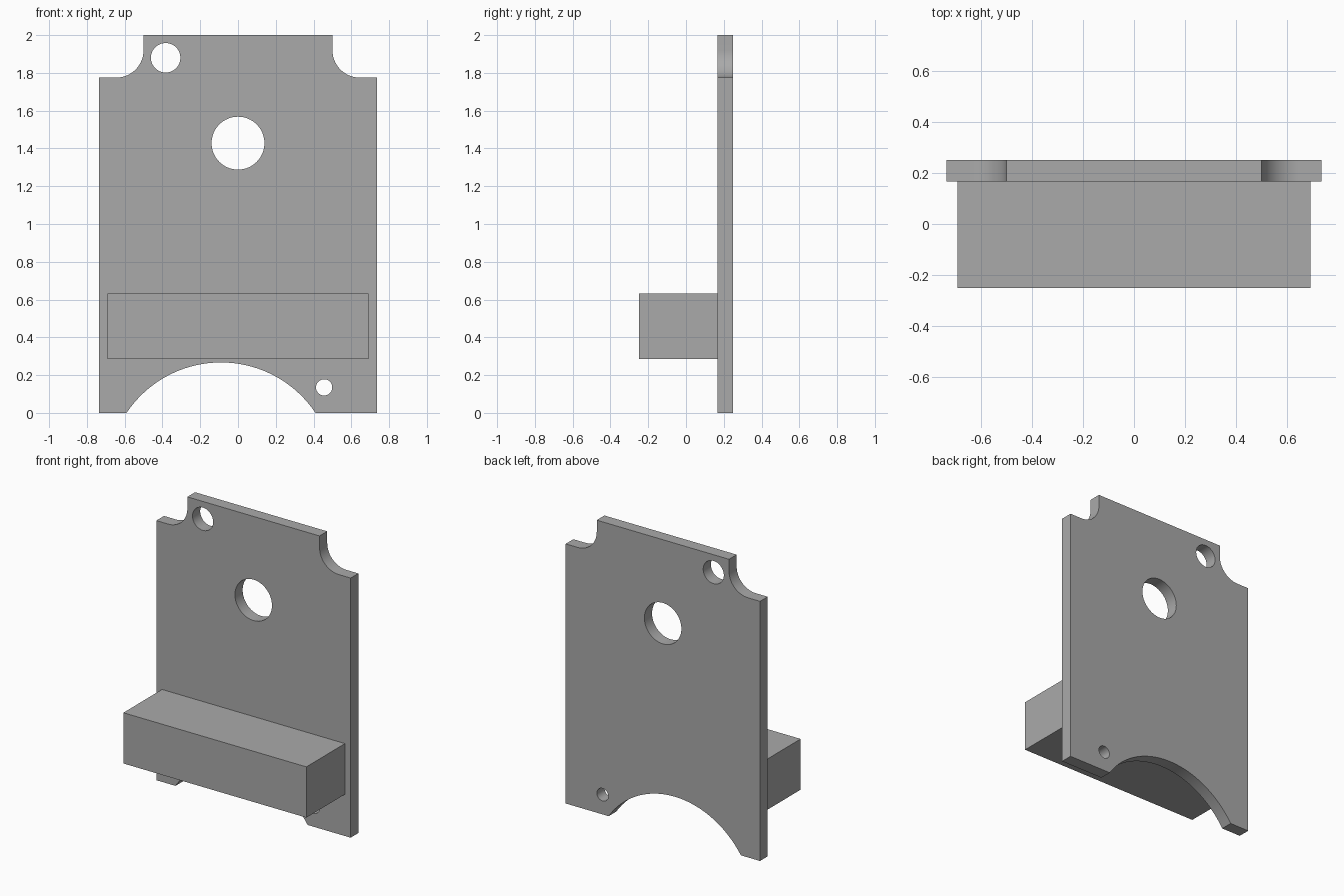
import bpy, bmesh
from math import pi, sin, cos, atan2, radians

cube = bpy.data.objects.get("Cube")
if cube:
    bpy.data.objects.remove(cube, do_unlink=True)

grey = bpy.data.materials.new("plain grey")
grey.use_nodes = True
COLOUR = (0.4, 0.4, 0.4, 1)
grey.diffuse_color = COLOUR
grey.node_tree.nodes["Principled BSDF"].inputs["Base Color"].default_value = COLOUR

HALF_W, HEIGHT = 0.735, 2.0
PLATE_FRONT, PLATE_BACK = 0.167, 0.25


def arc(cx, cz, r, start, end, steps):
    """Points along an arc, both ends included."""
    angles = [start + (end - start) * i / steps for i in range(steps + 1)]
    return [(cx + r * cos(a), cz + r * sin(a)) for a in angles]


def circle(cx, cz, r):
    return arc(cx, cz, r, 0, 2 * pi, 64)[:-1]


def finish(obj):
    obj.data.materials.clear()
    obj.data.materials.append(grey)
    bpy.ops.object.select_all(action="DESELECT")
    obj.select_set(True)
    bpy.context.view_layer.objects.active = obj
    bpy.ops.object.shade_smooth_by_angle(angle=radians(30))


def plate(name, loops, front, back):
    """Extrude an outline with holes from front to back."""
    curve = bpy.data.curves.new(name, "CURVE")
    curve.dimensions = "2D"
    curve.fill_mode = "BOTH"
    curve.extrude = (back - front) / 2
    for loop in loops:
        spline = curve.splines.new("POLY")
        spline.points.add(len(loop) - 1)
        for point, (x, z) in zip(spline.points, loop):
            point.co = (x, z, 0, 1)
        spline.use_cyclic_u = True
    obj = bpy.data.objects.new(name, curve)
    bpy.context.collection.objects.link(obj)
    obj.location.y = (front + back) / 2
    obj.rotation_euler.x = pi / 2
    bpy.ops.object.select_all(action="DESELECT")
    obj.select_set(True)
    bpy.context.view_layer.objects.active = obj
    bpy.ops.object.convert(target="MESH")
    obj = bpy.context.object
    # Weld the caps to the walls
    bm = bmesh.new()
    bm.from_mesh(obj.data)
    bmesh.ops.remove_doubles(bm, verts=bm.verts, dist=1e-5)
    bmesh.ops.recalc_face_normals(bm, faces=bm.faces)
    bm.to_mesh(obj.data)
    bm.free()
    finish(obj)


def box(name, low, high):
    bpy.ops.mesh.primitive_cube_add(size=1)
    obj = bpy.context.object
    obj.name = obj.data.name = name
    obj.location = [(a + b) / 2 for a, b in zip(low, high)]
    obj.scale = [b - a for a, b in zip(low, high)]
    finish(obj)


# Rounded notch at the upper right corner, mirrored for the other side
NOTCH_X, NOTCH_Z, NOTCH_R = 0.5, 1.775, 0.145
notch = [(HALF_W, NOTCH_Z)]
notch += arc(NOTCH_X + NOTCH_R, NOTCH_Z + NOTCH_R, NOTCH_R, 1.5 * pi, pi, 24)
notch += [(NOTCH_X, HEIGHT)]
mirrored = [(-x, z) for x, z in reversed(notch)]

# Shallow off-centre arch in the bottom edge
ARCH_X, ARCH_HALF, ARCH_RISE = -0.09, 0.5, 0.267
radius = (ARCH_HALF ** 2 + ARCH_RISE ** 2) / (2 * ARCH_RISE)
drop = radius - ARCH_RISE
tilt = atan2(drop, ARCH_HALF)
arch = arc(ARCH_X, -drop, radius, pi - tilt, tilt, 48)

outline = [(HALF_W, 0)] + notch + mirrored + [(-HALF_W, 0)] + arch
holes = [circle(-0.383, 1.88, 0.078), circle(0, 1.428, 0.14), circle(0.456, 0.135, 0.043)]

plate("back_plate", [outline] + holes, PLATE_FRONT, PLATE_BACK)
box("front_ledge", (-0.692, -0.25, 0.285), (0.692, PLATE_FRONT, 0.632))
